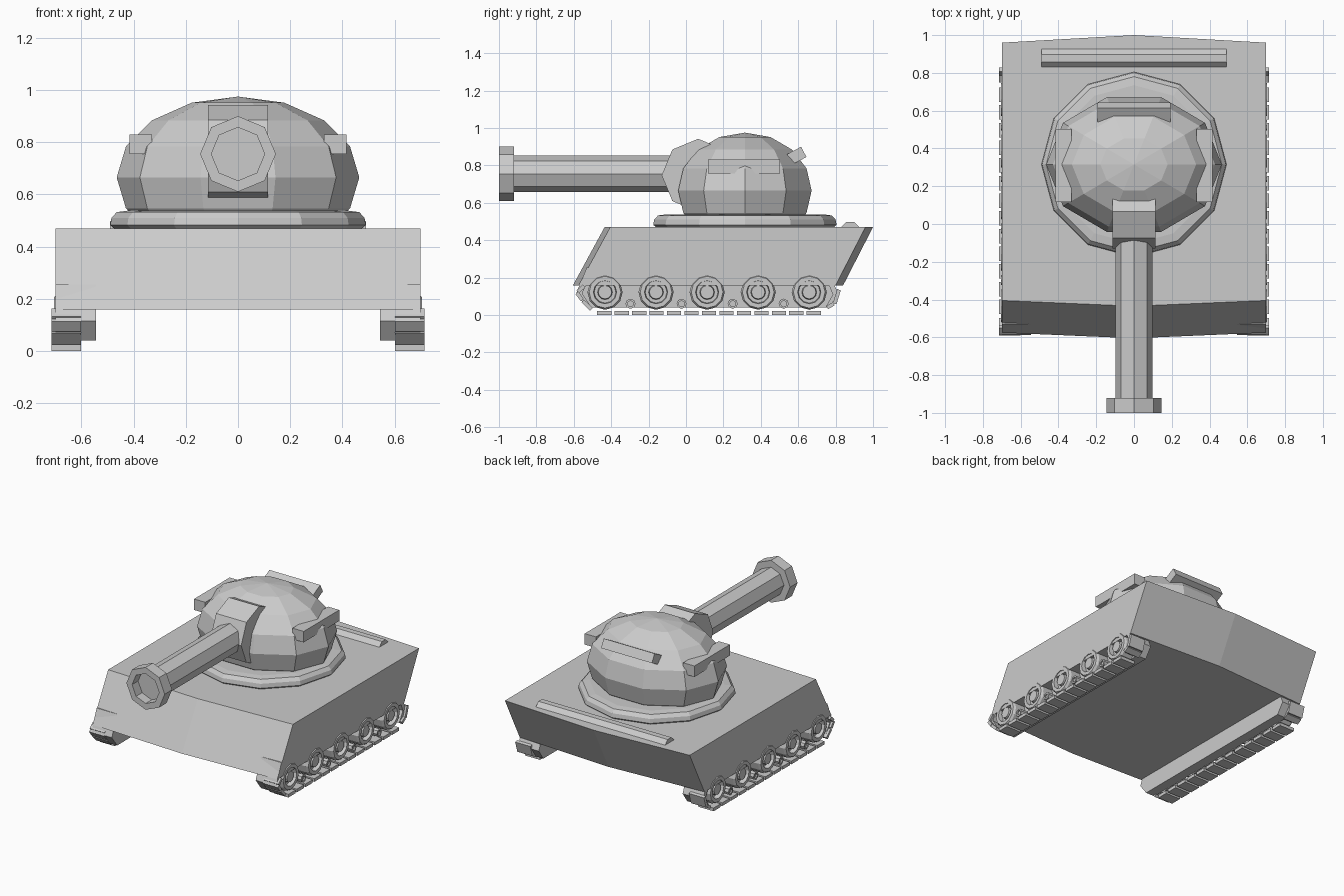
import bpy, bmesh, math
from mathutils import Vector, Matrix

if "Cube" in bpy.data.objects:
    bpy.data.objects.remove(bpy.data.objects["Cube"])


def finish(bm, name):
    bmesh.ops.recalc_face_normals(bm, faces=bm.faces[:])
    me = bpy.data.meshes.new(name)
    bm.to_mesh(me)
    bm.free()
    ob = bpy.data.objects.new(name, me)
    bpy.context.collection.objects.link(ob)
    return ob


def mirror(ob):
    m = ob.modifiers.new("mirror", 'MIRROR')
    m.use_axis = (True, False, False)
    m.use_mirror_merge = False
    return ob


def prism(name, pts, x0, x1):
    """Extrude a (y, z) outline along x."""
    bm = bmesh.new()
    a = [bm.verts.new((x0, y, z)) for y, z in pts]
    b = [bm.verts.new((x1, y, z)) for y, z in pts]
    n = len(pts)
    bm.faces.new(a)
    bm.faces.new(b[::-1])
    for i in range(n):
        j = (i + 1) % n
        bm.faces.new((a[i], a[j], b[j], b[i]))
    return finish(bm, name)


def lathe(name, profile, sides, centre, axis='Z', phase=0.0):
    """Spin (radius, height) points around an axis; both ends are capped."""
    bm = bmesh.new()
    c = Vector(centre)
    rings = []
    for r, h in profile:
        ring = []
        for i in range(sides):
            a = 2 * math.pi * i / sides + phase
            u, v = r * math.cos(a), r * math.sin(a)
            p = {'Z': (u, v, h), 'Y': (u, h, v), 'X': (h, u, v)}[axis]
            ring.append(bm.verts.new(c + Vector(p)))
        rings.append(ring)
    for s, t in zip(rings, rings[1:]):
        for i in range(sides):
            j = (i + 1) % sides
            bm.faces.new((s[i], s[j], t[j], t[i]))
    bm.faces.new(rings[0])
    bm.faces.new(rings[-1][::-1])
    return finish(bm, name)


def box(name, centre, size, tilt=0.0):
    bm = bmesh.new()
    m = Matrix.Translation(centre) @ Matrix.Rotation(tilt, 4, 'X') @ Matrix.Diagonal((*size, 1))
    bmesh.ops.create_cube(bm, size=1, matrix=m)
    return finish(bm, name)


# hull: leaning sections at left, centre and right, bowed front and back
bm = bmesh.new()
sections = []
for x, f, b in ((-0.7, 0.03, 0.04), (0, 0, 0), (0.7, 0.03, 0.04)):
    pts = ((-0.605 + f, 0.158), (-0.435 + f, 0.47), (1.0 - b, 0.47), (0.84 - b, 0.158))
    sections.append([bm.verts.new((x, y, z)) for y, z in pts])
for s, t in zip(sections, sections[1:]):
    for i in range(4):
        j = (i + 1) % 4
        bm.faces.new((s[i], s[j], t[j], t[i]))
bm.faces.new(sections[0])
bm.faces.new(sections[-1])
finish(bm, "hull")

# rear deck pipe, half sunk in the deck
lathe("deck_pipe", [(0.052, -0.49), (0.052, 0.49)], 8, (0, 0.878, 0.45), 'X', math.pi / 8)

# turret ring and dome
lathe("turret_ring", [(0.47, 0.465), (0.49, 0.482), (0.485, 0.51), (0.465, 0.532), (0.42, 0.538)],
      12, (0, 0.315, 0))
bm = bmesh.new()
place = (Matrix.Translation((0, 0.315, 0.665)) @ Matrix.Diagonal((0.465, 0.375, 0.31, 1))
         @ Matrix.Rotation(math.pi / 2, 4, 'Z'))
bmesh.ops.create_uvsphere(bm, u_segments=10, v_segments=8, radius=1, matrix=place)
finish(bm, "turret_dome")

# gun mantlet, barrel and hollow muzzle
octagon = [(0.065 + 0.195 * math.cos(i * math.pi / 4), 0.747 + 0.195 * math.sin(i * math.pi / 4))
           for i in range(8)]
prism("gun_mantlet", octagon, -0.115, 0.115)
lathe("gun_barrel", [(0.098, 0.05), (0.098, -0.925)], 8, (0, 0, 0.755), 'Y')
lathe("muzzle", [(0.09, -0.92), (0.145, -0.92), (0.145, -1.0), (0.102, -1.0), (0.102, -0.935)],
      8, (0, 0, 0.755), 'Y')

# vision blocks on the turret
mirror(box("side_vision_block", (0.373, 0.31, 0.793), (0.085, 0.385, 0.075)))
box("rear_vision_block", (0.588, 0, 0), (1, 1, 1)).name = "rear_vision_block"
ob = bpy.data.objects["rear_vision_block"]
bpy.data.objects.remove(ob)
box("rear_vision_block", (0, 0.592, 0.852), (0.385, 0.085, 0.062), math.radians(28)
    ).name = "rear_vision_block"

# track guards: inner wall plus front and rear fenders
mirror(prism("track_inner_wall",
             [(-0.53, 0.255), (-0.585, 0.115), (-0.53, 0.04), (0.76, 0.04), (0.815, 0.11), (0.79, 0.17)],
             0.545, 0.615))
mirror(prism("front_fender",
             [(-0.53, 0.255), (-0.587, 0.115), (-0.53, 0.04), (-0.505, 0.04), (-0.555, 0.115), (-0.49, 0.255)],
             0.545, 0.7))
mirror(prism("rear_fender",
             [(0.79, 0.17), (0.815, 0.11), (0.765, 0.04), (0.745, 0.04), (0.785, 0.11), (0.76, 0.17)],
             0.545, 0.7))

# road wheels with recessed dish and hub, and small rollers between them
for i in range(5):
    y = -0.433 + 0.273 * i
    mirror(lathe("road_wheel", [(0.094, 0.61), (0.094, 0.69), (0.085, 0.705), (0.062, 0.705),
                                (0.058, 0.675), (0.04, 0.675), (0.036, 0.7)],
                 12, (0, y, 0.122), 'X'))
    if i < 4:
        mirror(lathe("return_roller", [(0.027, 0.61), (0.027, 0.705), (0.016, 0.705), (0.016, 0.695)],
                     8, (0, y + 0.1365, 0.06), 'X'))

# track links: bottom run, then the curled ends
for i in range(13):
    mirror(box("track_link", (0.658, -0.438 + 0.0935 * i, 0.011), (0.114, 0.077, 0.022)))
ends = [((-0.505, 0.03), (-0.552, 0.075)), ((-0.555, 0.08), (-0.583, 0.118)), ((-0.578, 0.125), (-0.545, 0.155)),
        ((0.755, 0.04), (0.79, 0.06)), ((0.795, 0.06), (0.818, 0.135))]
for (y0, z0), (y1, z1) in ends:
    mirror(box("track_end_link", (0.658, (y0 + y1) / 2, (z0 + z1) / 2),
               (0.114, math.hypot(y1 - y0, z1 - z0), 0.02), math.atan2(z1 - z0, y1 - y0)))
